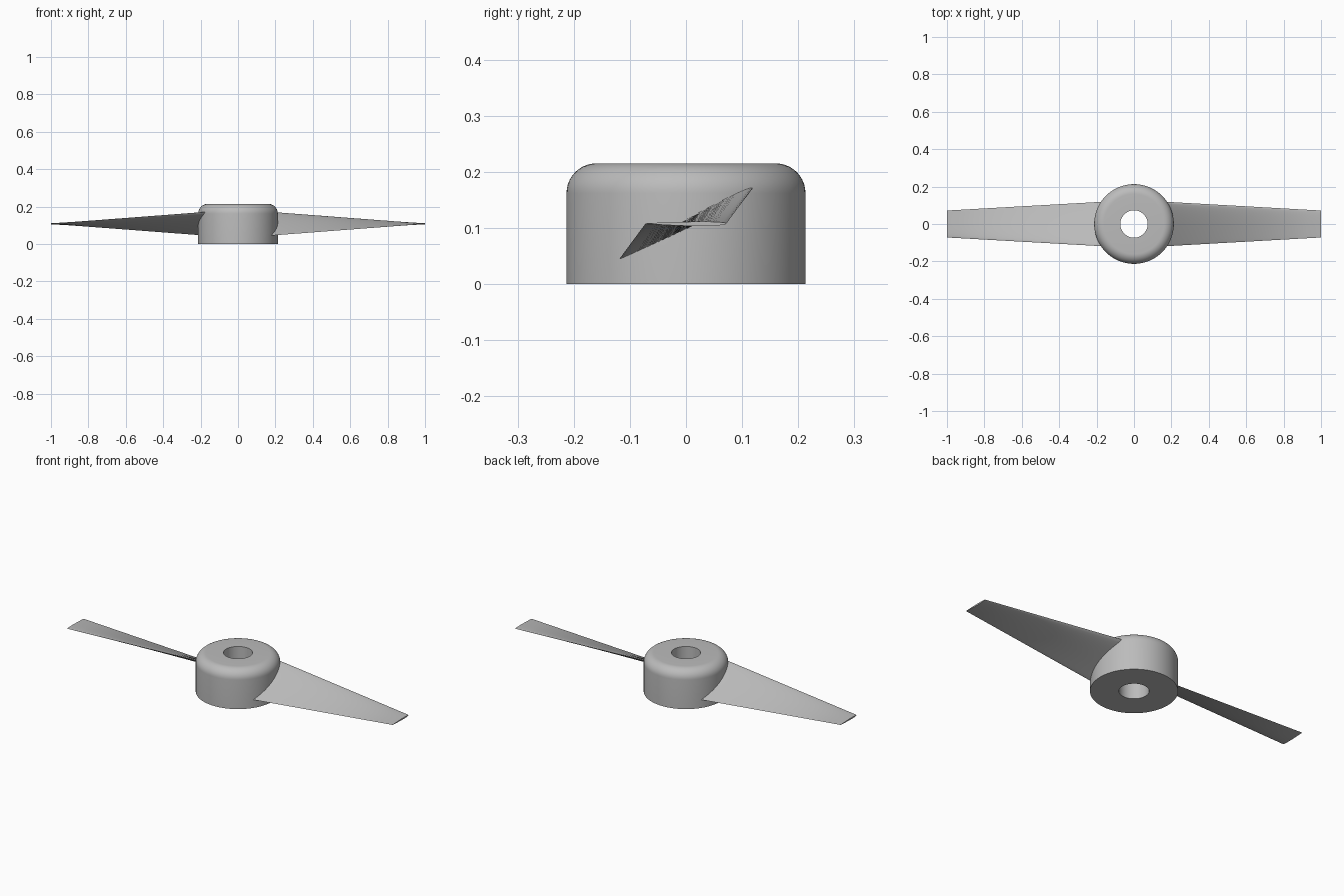
import bpy
import bmesh
from math import sin, cos, pi, radians
from mathutils import Vector, Matrix

cube = bpy.data.objects.get("Cube")
if cube:
    bpy.data.objects.remove(cube)

grey = bpy.data.materials.new("plain grey")
grey.use_nodes = True
colour = (0.5, 0.5, 0.5, 1)
grey.diffuse_color = colour
grey.node_tree.nodes["Principled BSDF"].inputs["Base Color"].default_value = colour


def finish(bm, name):
    bmesh.ops.recalc_face_normals(bm, faces=bm.faces)
    mesh = bpy.data.meshes.new(name)
    bm.to_mesh(mesh)
    bm.free()
    mesh.materials.append(grey)
    obj = bpy.data.objects.new(name, mesh)
    bpy.context.collection.objects.link(obj)
    bpy.ops.object.select_all(action="DESELECT")
    obj.select_set(True)
    bpy.context.view_layer.objects.active = obj
    bpy.ops.object.shade_smooth_by_angle(angle=radians(35))
    return obj


def skin(bm, rings, closed):
    """Bridge successive rings of vertices with quads."""
    pairs = list(zip(rings, rings[1:]))
    if closed:
        pairs.append((rings[-1], rings[0]))
    for a, b in pairs:
        for i in range(len(a)):
            j = (i + 1) % len(a)
            bm.faces.new((a[i], a[j], b[j], b[i]))


# Hub: bored cylinder with a rounded top rim
RADIUS, HEIGHT, BORE, FILLET, SIDES = 0.213, 0.215, 0.073, 0.053, 96
profile = [(BORE, 0), (RADIUS, 0)]
for k in range(11):
    a = k / 10 * pi / 2
    profile.append((RADIUS - FILLET + FILLET * cos(a), HEIGHT - FILLET + FILLET * sin(a)))
profile.append((BORE, HEIGHT))
bm = bmesh.new()
rings = [[bm.verts.new((r * cos(2 * pi * s / SIDES), r * sin(2 * pi * s / SIDES), z))
          for s in range(SIDES)] for r, z in profile]
skin(bm, rings, closed=True)
finish(bm, "hub")


# Blade: twisted, tapering aerofoil with a thin trailing edge and a round nose
def section(t, steps=14):
    """Outline at t, where 0 is beside the hub and 1 is the tip."""
    half = 0.117 + (0.072 - 0.117) * t
    rise = 0.061 * (1 - t)
    thick = 0.026 + (0.011 - 0.026) * t
    outline = []
    for k in range(2 * steps):
        a = pi * k / steps
        u = cos(a)
        bulge = abs(sin(a)) * (0.65 + 0.35 * u)
        side = 0.4 if a < pi else -0.6
        outline.append((half * u, 0.108 + rise * u + side * thick * bulge))
    return outline


def blade(name, turn):
    bm = bmesh.new()
    rings = []
    for k in range(13):
        x = 0.12 + 0.88 * k / 12
        rings.append([bm.verts.new((x, y, z)) for y, z in section((x - 0.2) / 0.8)])
    skin(bm, rings, closed=False)
    bm.faces.new(rings[0])
    bm.faces.new(rings[-1])
    bmesh.ops.rotate(bm, verts=bm.verts, cent=Vector(), matrix=Matrix.Rotation(turn, 3, "Z"))
    finish(bm, name)


blade("left_blade", 0)
blade("right_blade", pi)
